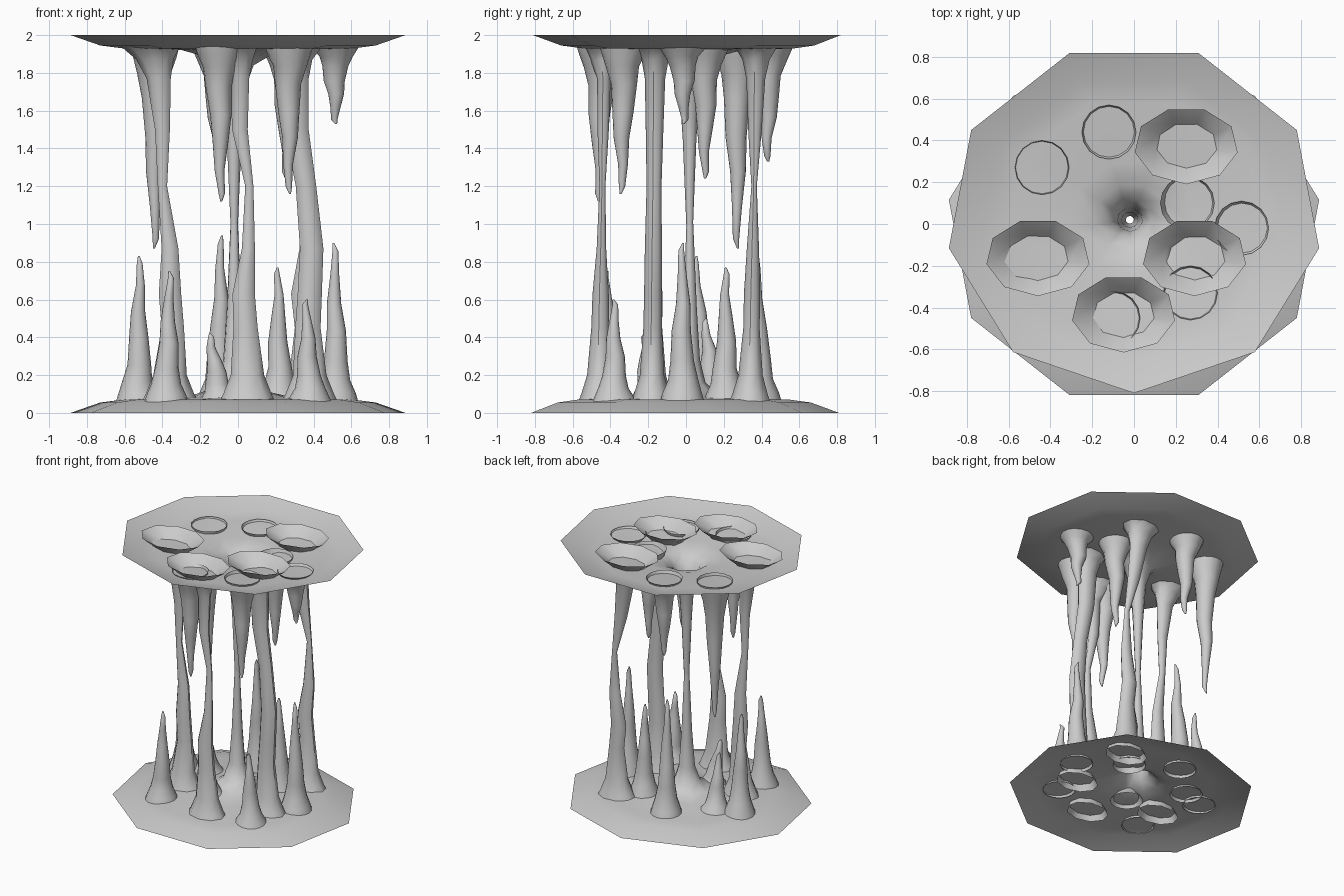
import bpy, bmesh
from math import sin, cos, radians, pi

if "Cube" in bpy.data.objects:
    bpy.data.objects.remove(bpy.data.objects["Cube"])


def loft(name, rings, sides, ratio=1.0, start=-90, tip=False):
    """Skin a tube through rings of (x, y, z, radius); ratio squashes it in y."""
    bm = bmesh.new()
    loops = []
    for x, y, z, r in rings:
        loop = []
        for i in range(sides):
            a = radians(start) + 2 * pi * i / sides
            loop.append(bm.verts.new((x + r * cos(a), y + r * ratio * sin(a), z)))
        loops.append(loop)
    for a, b in zip(loops, loops[1:]):
        for i in range(sides):
            j = (i + 1) % sides
            bm.faces.new((a[i], a[j], b[j], b[i]))
    if tip:
        bm.faces.new(loops[-1])
    bmesh.ops.recalc_face_normals(bm, faces=bm.faces)
    mesh = bpy.data.meshes.new(name)
    bm.to_mesh(mesh)
    bm.free()
    ob = bpy.data.objects.new(name, mesh)
    bpy.context.collection.objects.link(ob)
    for o in bpy.context.selected_objects:
        o.select_set(False)
    ob.select_set(True)
    bpy.context.view_layer.objects.active = ob
    bpy.ops.object.shade_smooth_by_angle(angle=radians(50))
    return ob


# Floor and ceiling: mirrored nine-sided dishes drawn into a thin central strand
dish = [(.90, 0), (.74, .055), (.62, .07), (.30, .08), (.18, .11),
        (.10, .16), (.06, .28), (.04, .55), (.02, 1)]


def sheet(name, flip):
    rings = []
    for r, z in dish:
        k = max(0, min(1, (.3 - r) / .25))
        y = .03 * flip * (1 - k) + .02 * k
        rings.append((-.02 * k, y, 1 + flip * (1 - z), r))
    loft(name, rings, 9, .84 / .9, -90 * flip)


sheet("cave_floor", -1)
sheet("cave_ceiling", 1)


# Full columns: squashed nine-sided tubes, flared the same way at both ends
def column(name, base, top, mids):
    (bx, by), (tx, ty) = base, top
    heights = (.45, .63, .87, 1.2, 1.5, 1.77)
    path = [(bx, .03, .165), (bx, .10, .13), (bx, .2, .09)]
    path += [(x, z, r) for z, (x, r) in zip(heights, mids)]
    mx = mids[-1][0]
    path += [((mx + tx) / 2, 1.87, .1), (tx, 1.93, .15), (tx, 2, .25)]
    loft(name, [(x, by + (ty - by) * z / 2, z, r) for x, z, r in path], 9, .74)


column("back_right_column", (.36, .34), (.25, .375),
       [(.36, .06), (.34, .06), (.37, .045), (.37, .02), (.31, .05), (.27, .07)])
column("right_column", (.38, -.18), (.29, -.16),
       [(.37, .068), (.38, .065), (.39, .063), (.36, .055), (.31, .065), (.30, .075)])
column("left_column", (-.36, -.17), (-.46, -.16),
       [(-.345, .06), (-.36, .06), (-.36, .045), (-.40, .025), (-.40, .04), (-.42, .065)])
column("front_column", (.05, -.46), (-.05, -.43),
       [(.04, .065), (.03, .06), (.055, .035), (.06, .022), (.01, .042), (.01, .05)])

# Spike profile: (fraction of length, radius)
spike = [(0, 1), (.06, .88), (.14, .68), (.26, .53), (.45, .43),
         (.62, .32), (.8, .2), (.95, .13), (1, .04)]


def spikes(name, items, z0, width):
    for n, (x, y, tz, dx, dy) in enumerate(items):
        rings = []
        for i, (t, r) in enumerate(spike):
            wob = .006 * sin(i * 2.1 + n) * (t > .1)
            rings.append((x + dx * t + wob, y + dy * t - wob,
                          z0 + (tz - z0) * t, r * width))
        loft(f"{name}_{n + 1}", rings, 16, 1, 0, True)


# Stalagmites: base x, y, tip height, tip lean in x and y
spikes("stalagmite", [
    (.52, -.02, .90, -.01, 0), (-.53, .09, .83, .01, -.04), (.22, .21, .77, -.01, 0),
    (.38, -.38, .60, -.02, 0), (-.10, .39, .94, .01, -.03), (-.09, -.19, .42, -.06, -.03),
    (-.38, -.41, .75, .02, -.01), (-.36, .15, .50, 0, -.05)], .055, .118)

# Stalactites
spikes("stalactite", [
    (-.44, .27, .87, 0, 0), (-.12, .44, 1.33, .01, -.01), (.255, .1, 1.24, 0, 0),
    (.515, -.02, 1.53, 0, .01), (.27, -.33, 1.16, 0, -.01), (-.1, -.45, 1.12, .01, -.01)],
    1.945, .13)
